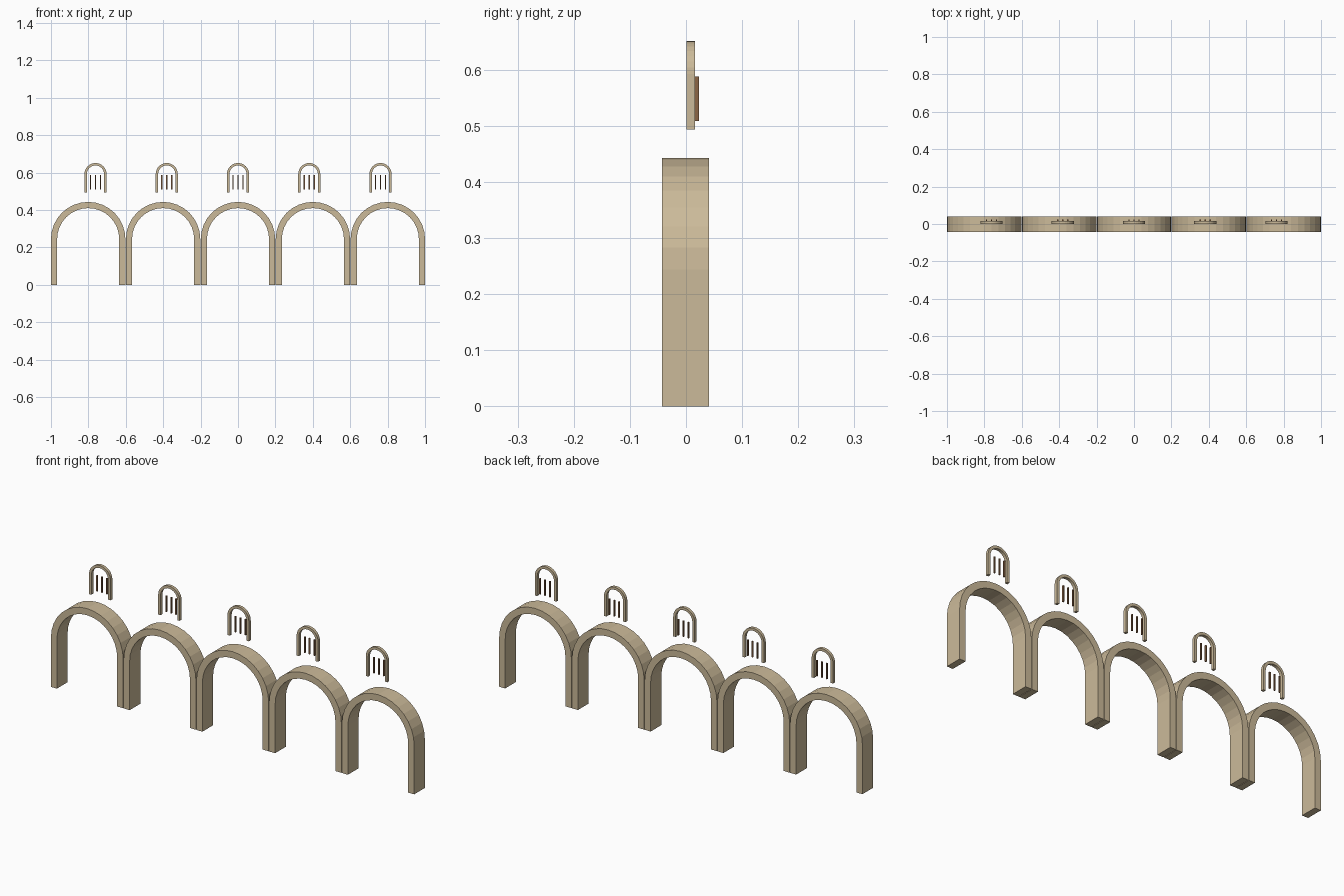
import bpy, bmesh, math

cube = bpy.data.objects.get("Cube")
if cube:
    bpy.data.objects.remove(cube)


def material(name, rgb):
    m = bpy.data.materials.new(name)
    m.use_nodes = True
    m.diffuse_color = (*rgb, 1)
    bsdf = next(n for n in m.node_tree.nodes if n.type == 'BSDF_PRINCIPLED')
    bsdf.inputs["Base Color"].default_value = (*rgb, 1)
    return m


stone = material("sandstone", (0.60, 0.49, 0.32))
wood = material("brown wood", (0.26, 0.13, 0.06))


def finish(name, bm, mat):
    bmesh.ops.recalc_face_normals(bm, faces=bm.faces)
    mesh = bpy.data.meshes.new(name)
    bm.to_mesh(mesh)
    bm.free()
    mesh.materials.append(mat)
    bpy.context.collection.objects.link(bpy.data.objects.new(name, mesh))


def box(name, x0, x1, y0, y1, z0, z1, mat):
    bm = bmesh.new()
    bmesh.ops.create_cube(bm, size=1)
    for v in bm.verts:
        v.co.x = x0 if v.co.x < 0 else x1
        v.co.y = y0 if v.co.y < 0 else y1
        v.co.z = z0 if v.co.z < 0 else z1
    finish(name, bm, mat)


def half_ring(name, cx, cz, outer, inner, y0, y1, steps, mat):
    # a rectangular section swept through half a turn
    bm = bmesh.new()
    rings = []
    for i in range(steps + 1):
        a = math.pi * i / steps
        rings.append([bm.verts.new((cx + r * math.cos(a), y, cz + r * math.sin(a)))
                      for r, y in ((outer, y0), (outer, y1), (inner, y1), (inner, y0))])
    for a, b in zip(rings, rings[1:]):
        for k in range(4):
            n = (k + 1) % 4
            bm.faces.new((a[k], a[n], b[n], b[k]))
    bm.faces.new(rings[0])
    bm.faces.new(rings[-1])
    finish(name, bm, mat)


def arch(name, cx, base, spring, outer, inner, y0, y1, steps):
    half_ring(name + "_curve", cx, spring, outer, inner, y0, y1, steps, stone)
    for side, s in (("right", -1), ("left", 1)):
        x0, x1 = sorted((cx + s * inner, cx + s * outer))
        box(f"{name}_{side}_post", x0, x1, y0, y1, base, spring, stone)


for i in range(-2, 3):
    # arcade bay
    arch(f"arch_{i + 3}", i * 0.4005, 0, 0.244, 0.199, 0.166, -0.043, 0.041, 16)
    # small window frame above, with three bars behind it
    wx = i * 0.381
    arch(f"window_{i + 3}", wx, 0.493, 0.592, 0.059, 0.046, 0.001, 0.016, 16)
    for k in (-1, 0, 1):
        bx = wx + k * 0.027
        box(f"window_{i + 3}_bar_{k + 2}", bx - 0.003, bx + 0.003,
            0.016, 0.023, 0.509, 0.588, wood)
